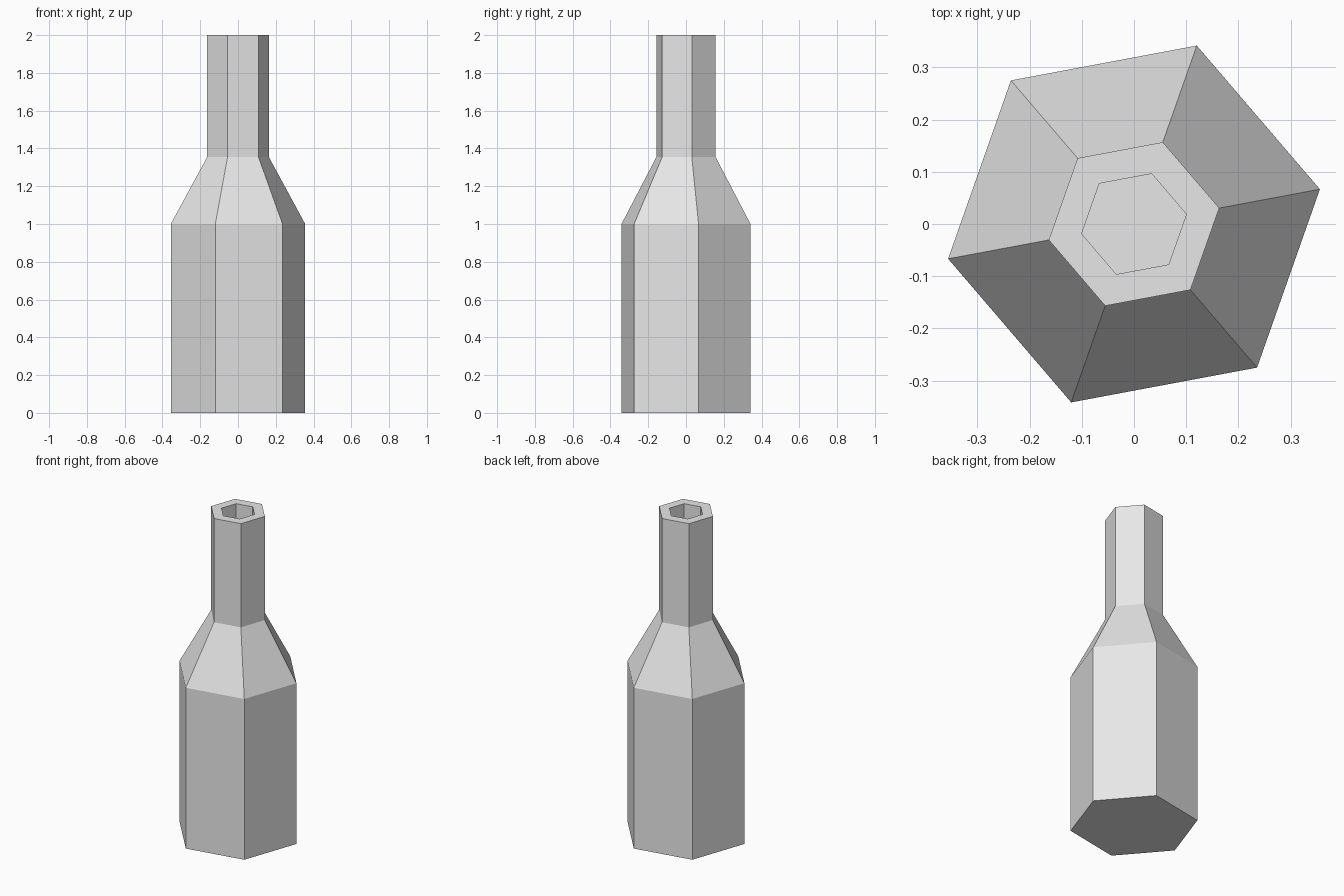
import bpy, bmesh
from math import cos, sin, pi, radians

cube = bpy.data.objects.get("Cube")
if cube:
    bpy.data.objects.remove(cube, do_unlink=True)

SIDES = 6
TURN = radians(10.6)

# One grey material
grey = bpy.data.materials.new("light grey")
grey.use_nodes = True
colour = (0.8, 0.8, 0.8, 1)
grey.diffuse_color = colour
grey.node_tree.nodes["Principled BSDF"].inputs["Base Color"].default_value = colour

# Radius and height up the outside, over the rim and down into the mouth
profile = [(0.362, 0), (0.362, 1), (0.166, 1.355),
           (0.166, 2), (0.102, 2), (0.102, 1.4)]

bm = bmesh.new()
rings = []
for radius, z in profile:
    angles = [TURN + 2 * pi * i / SIDES for i in range(SIDES)]
    rings.append([bm.verts.new((radius * cos(a), radius * sin(a), z)) for a in angles])

# Walls between neighbouring rings
for low, high in zip(rings, rings[1:]):
    for i in range(SIDES):
        j = (i + 1) % SIDES
        bm.faces.new((low[i], low[j], high[j], high[i]))

# Base and floor of the mouth
bm.faces.new(rings[0][::-1])
bm.faces.new(rings[-1])
bmesh.ops.recalc_face_normals(bm, faces=bm.faces)

mesh = bpy.data.meshes.new("bottle")
bm.to_mesh(mesh)
bm.free()
mesh.materials.append(grey)
bottle = bpy.data.objects.new("bottle", mesh)
bpy.context.collection.objects.link(bottle)
